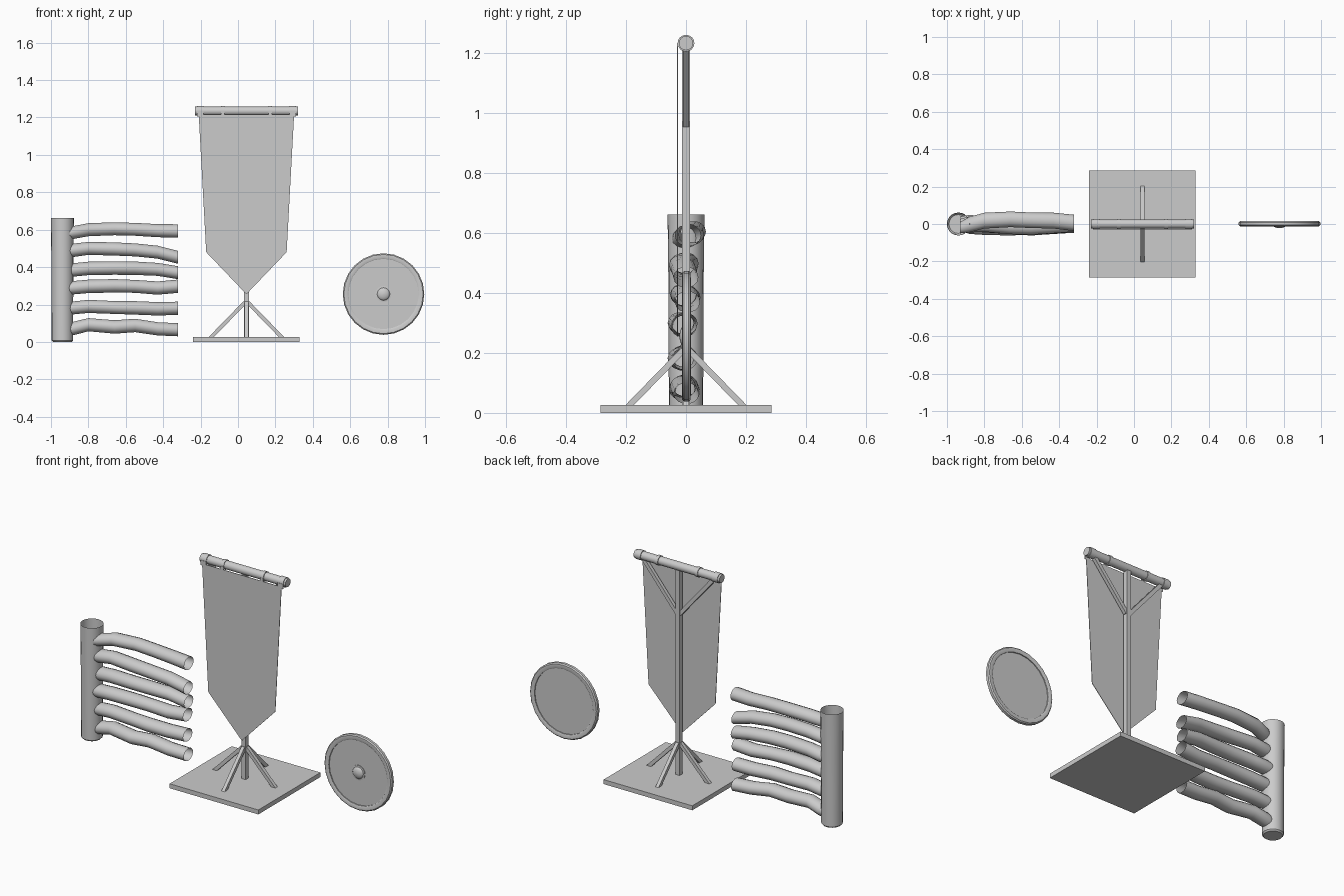
import bpy, bmesh, math, random
from mathutils import Vector

if "Cube" in bpy.data.objects:
    bpy.data.objects.remove(bpy.data.objects["Cube"])

random.seed(4)
CX = 0.045  # centre of the banner stand


def make(name, verts, faces, smooth=False):
    me = bpy.data.meshes.new(name)
    me.from_pydata([tuple(v) for v in verts], [], faces)
    bm = bmesh.new()
    bm.from_mesh(me)
    bmesh.ops.recalc_face_normals(bm, faces=bm.faces)
    bm.to_mesh(me)
    bm.free()
    ob = bpy.data.objects.new(name, me)
    bpy.context.collection.objects.link(ob)
    if smooth:
        bpy.ops.object.select_all(action='DESELECT')
        ob.select_set(True)
        bpy.context.view_layer.objects.active = ob
        bpy.ops.object.shade_smooth_by_angle(angle=math.radians(40))
    return ob


def loft(name, rings, caps=(False, False), smooth=True, loop=False):
    """Skin a list of equal-sized closed rings."""
    n, m = len(rings[0]), len(rings)
    verts = [v for r in rings for v in r]
    faces = [(i * n + j, i * n + (j + 1) % n,
              (i + 1) % m * n + (j + 1) % n, (i + 1) % m * n + j)
             for i in range(m if loop else m - 1) for j in range(n)]
    if caps[0]:
        faces.append(tuple(range(n)))
    if caps[1]:
        faces.append(tuple(range((m - 1) * n, m * n)))
    return make(name, verts, faces, smooth)


def ring(c, ra, rb, axis, n):
    """Ellipse round the given axis; ra/rb are the two cross radii."""
    out = []
    for k in range(n):
        t = 2 * math.pi * k / n
        a, b = ra * math.cos(t), rb * math.sin(t)
        d = {'x': (0, a, b), 'y': (a, 0, b), 'z': (a, b, 0)}[axis]
        out.append(Vector(c) + Vector(d))
    return out


def box(name, lo, hi):
    rings = [[(lo[0], lo[1], z), (hi[0], lo[1], z), (hi[0], hi[1], z), (lo[0], hi[1], z)]
             for z in (lo[2], hi[2])]
    return loft(name, rings, (True, True), False)


def brace(name, p, q, w=0.010):
    """Square beam from p to q with horizontally cut ends."""
    p, q = Vector(p), Vector(q)
    d = (q - p)
    d.z = 0
    d.normalize()
    s = Vector((-d.y, d.x, 0)) * w
    d *= w * 1.4
    rings = [[c - d - s, c + d - s, c + d + s, c - d + s] for c in (p, q)]
    return loft(name, rings, (True, True), False)


# Fence post, open at the top
post = [(0.0, 0.050), (0.008, 0.057), (0.2, 0.058), (0.45, 0.059), (0.662, 0.0615)]
loft("fence_post", [ring((-0.939, 0, z), r, r, 'z', 20) for z, r in post], (True, False))

# Fence rails: wavy logs with open ends
stations = (-0.93, -0.88, -0.80, -0.66, -0.55, -0.43, -0.32)
rail_z = [(.575, .585, .600, .605, .602, .595, .593),
          (.485, .490, .500, .497, .492, .480, .452),
          (.380, .385, .393, .395, .394, .388, .370),
          (.285, .290, .297, .300, .297, .288, .298),
          (.175, .182, .190, .184, .182, .177, .180),
          (.060, .072, .092, .080, .088, .070, .065)]
rail_y = [(-.020, -.003, .018, .025, .020, .018, .006),
          (-.005, -.002, .000, -.012, -.015, -.008, .000),
          (.010, .005, -.002, -.010, -.008, .002, .005),
          (-.005, -.010, -.015, -.018, -.015, -.008, -.004),
          (.000, -.002, -.008, -.012, -.018, -.010, -.004),
          (.000, .004, -.004, -.014, -.010, -.004, .002)]
for i, (zs, ys) in enumerate(zip(rail_z, rail_y)):
    rings = []
    for k, x in enumerate(stations):
        r = (0.026 if k == 0 else 0.036) + random.uniform(-0.001, 0.001)
        rings.append(ring((x, ys[k], zs[k]), r * 1.18, r, 'x', 14))
    loft(f"fence_rail_{i + 1}", rings, (True, False))

# Banner stand: base plate, pole and braces
box("base_plate", (CX - 0.285, -0.285, 0.0), (CX + 0.285, 0.285, 0.026))
box("pole", (CX - 0.014, -0.014, 0.02), (CX + 0.014, 0.014, 1.22))
for name, dx, dy in (("left", -1, 0), ("right", 1, 0), ("front", 0, -1), ("back", 0, 1)):
    brace(f"{name}_foot_brace", (CX + dx * 0.19, dy * 0.19, 0.024), (CX + dx * 0.004, dy * 0.004, 0.215))
for name, dx in (("left", -1), ("right", 1)):
    brace(f"{name}_top_brace", (CX + dx * 0.004, 0, 0.955), (CX + dx * 0.225, 0, 1.218))

# Crossbar with cloth loops
BZ = 1.234
loft("crossbar", [ring((x, 0, BZ), 0.024, 0.024, 'x', 16) for x in (CX - 0.276, CX + 0.276)],
     (True, True))
for i, (a, b) in enumerate(((-.220, -.185), (-.092, -.073), (.163, .182), (.275, .310))):
    loft(f"banner_loop_{i + 1}", [ring((x, 0, BZ), r, r, 'x', 16)
                                  for x, r in ((a, .024), (a, .028), (b, .028), (b, .024))])
    box(f"loop_tab_{i + 1}", (a, -0.030, 1.205), (b, -0.027, BZ))

# Banner cloth with pointed bottom
outline = [(-.255, 1.216), (.255, 1.216), (.215, .48), (0, .255), (-.215, .48)]
loft("banner_cloth", [[(CX + x, y, z) for x, z in outline] for y in (-0.030, -0.027)],
     (True, True), False)

# Round shield: rim, recessed disc and boss
SX, SZ = 0.778, 0.256
shield = lambda prof, n: [ring((SX, y, SZ), r, r, 'y', n) for r, y in prof]
loft("shield_rim", shield([(.188, -.010), (.193, -.013), (.212, -.012), (.218, -.006), (.218, .009),
                           (.212, .015), (.193, .016), (.188, .013)], 24), loop=True)
loft("shield_disc", shield([(.192, -.004), (.192, .007)], 24), (True, True), False)
loft("boss_ring", shield([(.043, -.004), (.043, -.008), (.034, -.009)], 24))
loft("shield_boss", shield([(.035, -.004), (.034, -.010), (.027, -.016), (.016, -.020), (.004, -.022)], 16),
     (False, True))
